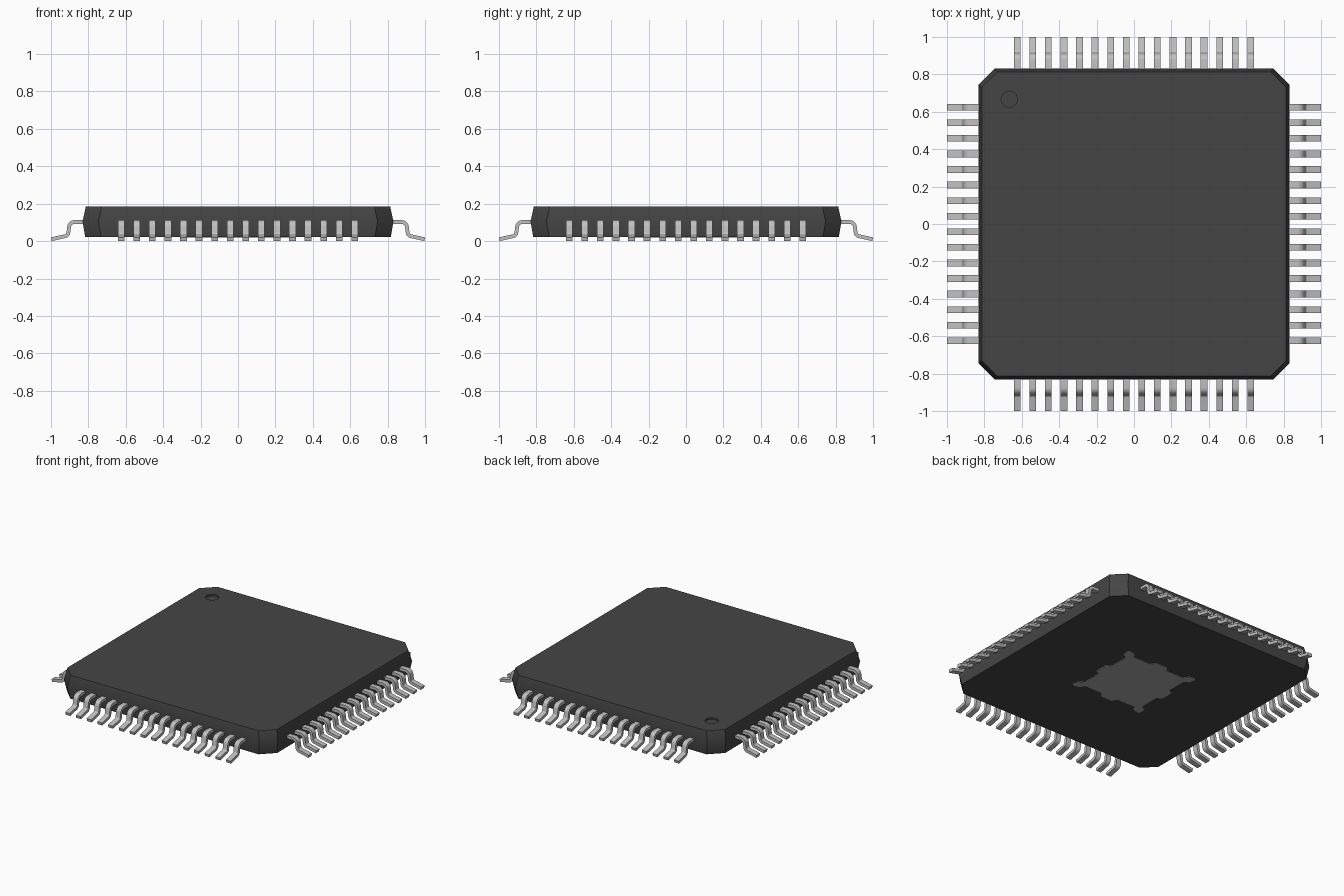
import bpy, bmesh, math
from mathutils import Matrix

if "Cube" in bpy.data.objects:
    bpy.data.objects.remove(bpy.data.objects["Cube"])


def material(name, rgb):
    m = bpy.data.materials.new(name)
    m.diffuse_color = (*rgb, 1.0)
    m.use_nodes = True
    m.node_tree.nodes["Principled BSDF"].inputs["Base Color"].default_value = m.diffuse_color
    return m


BLACK = material("black plastic", (0.06, 0.06, 0.06))
METAL = material("tinned metal", (0.53, 0.53, 0.53))
PAD = material("pad metal", (0.40, 0.40, 0.40))


def to_object(bm, name, mat):
    bmesh.ops.recalc_face_normals(bm, faces=bm.faces)
    mesh = bpy.data.meshes.new(name)
    bm.to_mesh(mesh)
    bm.free()
    mesh.materials.append(mat)
    obj = bpy.data.objects.new(name, mesh)
    bpy.context.collection.objects.link(obj)
    return obj


def activate(obj):
    bpy.ops.object.select_all(action='DESELECT')
    obj.select_set(True)
    bpy.context.view_layer.objects.active = obj


def loft(bm, rings):
    """Skin closed rings of equal length and cap both ends."""
    vs = [[bm.verts.new(p) for p in ring] for ring in rings]
    n = len(vs[0])
    for a, b in zip(vs, vs[1:]):
        for i in range(n):
            j = (i + 1) % n
            bm.faces.new((a[i], a[j], b[j], b[i]))
    bm.faces.new(vs[0][::-1])
    bm.faces.new(vs[-1])


# Body: square slab with cut corners, drafted sides and rounded edges
def octagon(h, z, cut=0.085):
    c = h - cut
    return [(x, y, z) for x, y in ((-c, -h), (c, -h), (h, -c), (h, c),
                                   (c, h), (-c, h), (-h, c), (-h, -c))]


bm = bmesh.new()
loft(bm, [octagon(0.817, 0.021), octagon(0.831, 0.105), octagon(0.814, 0.184)])
edges = [e for e in bm.edges if e.calc_face_angle() > math.radians(25)]
bmesh.ops.bevel(bm, geom=edges, offset=0.013, segments=3, profile=0.5,
                affect='EDGES', clamp_overlap=True)
body = to_object(bm, "body", BLACK)

# Pin-one dimple sunk into the top
bm = bmesh.new()
bmesh.ops.create_cone(bm, cap_ends=True, segments=40, radius1=0.043,
                      radius2=0.043, depth=0.03,
                      matrix=Matrix.Translation((-0.667, 0.667, 0.187)))
cutter = to_object(bm, "dimple_cutter", BLACK)
cutter.hide_render = True
activate(body)
cut = body.modifiers.new("dimple", 'BOOLEAN')
cut.operation = 'DIFFERENCE'
cut.solver = 'EXACT'
cut.object = cutter
bpy.ops.object.modifier_apply(modifier=cut.name)
bpy.data.objects.remove(cutter)
bpy.ops.object.shade_smooth_by_angle(angle=math.radians(35))
flat = body.modifiers.new("flat top shading", 'WEIGHTED_NORMAL')
flat.keep_sharp = True


# Gull-wing pin path: shoulder, bend down, bend out, sloping foot
def arc(cx, cz, r, a0, a1, steps=6):
    for i in range(steps + 1):
        a = math.radians(a0 + (a1 - a0) * i / steps)
        yield cx + r * math.cos(a), cz + r * math.sin(a)


PATH = [(0.80, 0.102), *arc(0.875, 0.074, 0.028, 90, 5),
        *arc(0.929, 0.048, 0.022, 185, 260), (0.998, 0.0102)]
THICK, WIDTH, PITCH, COUNT = 0.02, 0.036, 0.0833, 16


def pin_rings(y):
    rings = []
    for i, (x, z) in enumerate(PATH):
        x0, z0 = PATH[max(i - 1, 0)]
        x1, z1 = PATH[min(i + 1, len(PATH) - 1)]
        d = math.hypot(x1 - x0, z1 - z0)
        nx, nz = -(z1 - z0) / d * THICK / 2, (x1 - x0) / d * THICK / 2
        rings.append([(x + s * nx, y + t * WIDTH / 2, z + s * nz)
                      for s, t in ((1, 1), (1, -1), (-1, -1), (-1, 1))])
    return rings


# One row of pins per side
for k, side in enumerate(("right", "back", "left", "front")):
    bm = bmesh.new()
    for i in range(COUNT):
        loft(bm, pin_rings((i - (COUNT - 1) / 2) * PITCH))
    bmesh.ops.rotate(bm, verts=bm.verts, cent=(0, 0, 0),
                     matrix=Matrix.Rotation(k * math.pi / 2, 3, 'Z'))
    row = to_object(bm, side + "_pins", METAL)
    activate(row)
    bpy.ops.object.shade_smooth_by_angle(angle=math.radians(35))

# Exposed thermal pad underneath: square with corner lugs and edge tabs
half = [(-0.268, -0.283), (-0.225, -0.275), (-0.205, -0.240),
        (-0.065, -0.240), (-0.045, -0.275)]
edge = half + [(-x, y) for x, y in reversed(half)]
outline = []
for k in range(4):
    c, s = round(math.cos(k * math.pi / 2)), round(math.sin(k * math.pi / 2))
    outline += [(c * x - s * y, s * x + c * y) for x, y in edge]
bm = bmesh.new()
loft(bm, [[(x, y, z) for x, y in outline] for z in (0.018, 0.024)])
to_object(bm, "thermal_pad", PAD)
